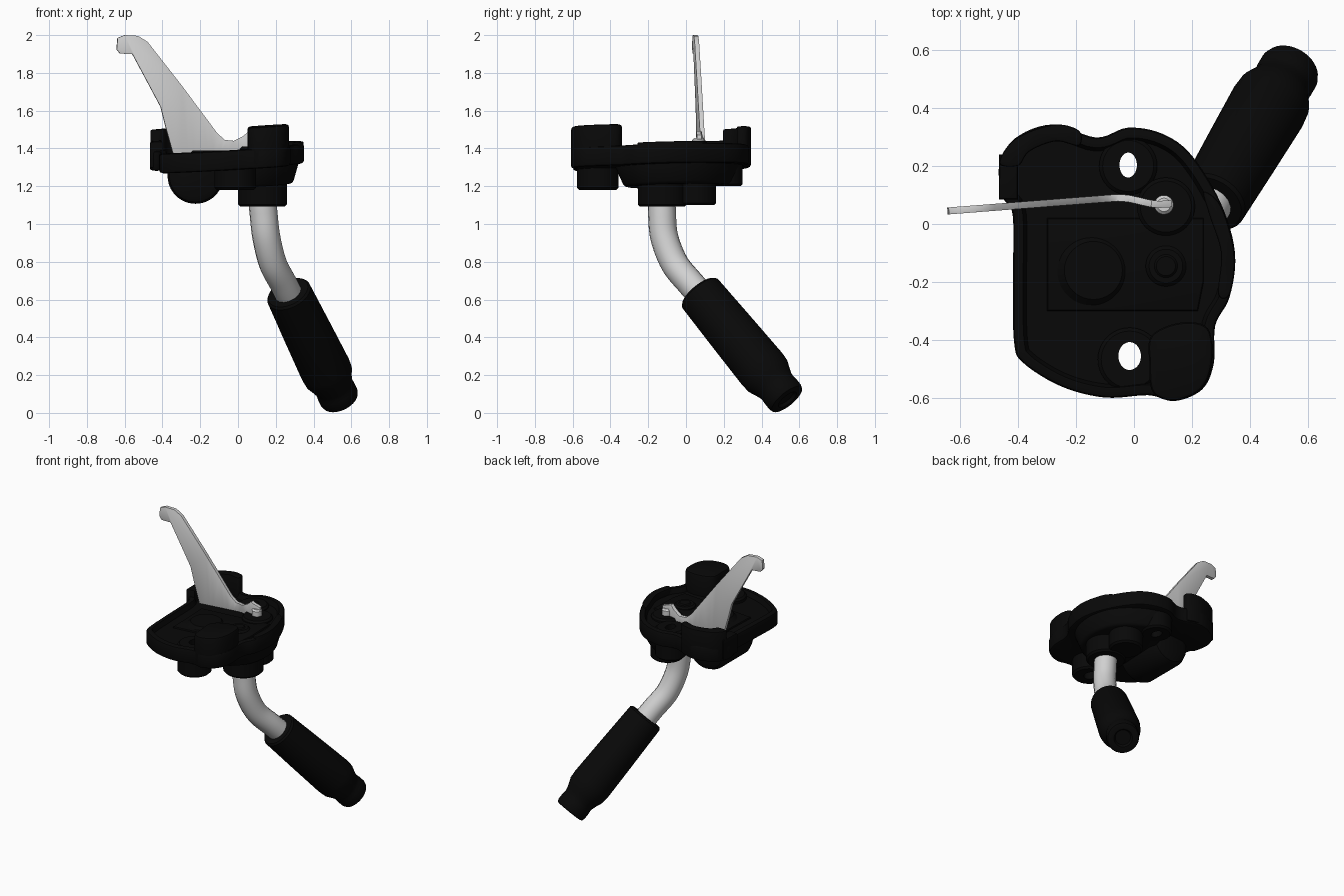
import bpy, bmesh, math
from mathutils import Vector

if "Cube" in bpy.data.objects:
    bpy.data.objects.remove(bpy.data.objects["Cube"])


def material(name, value):
    m = bpy.data.materials.new(name)
    m.diffuse_color = (value, value, value, 1)
    m.use_nodes = True
    m.node_tree.nodes["Principled BSDF"].inputs["Base Color"].default_value = m.diffuse_color
    return m


BLACK = material("black plastic", 0.0025)
STEEL = material("brushed steel", 0.64)


def smooth_points(pts, closed=True, steps=6):
    """Catmull-Rom through the given points."""
    pts = [Vector(p) for p in pts]
    n, out = len(pts), []
    for i in range(n if closed else n - 1):
        pick = lambda k: pts[k % n] if closed else pts[max(0, min(n - 1, k))]
        a, b, c, d = (pick(i + k) for k in (-1, 0, 1, 2))
        for s in range(steps):
            t = s / steps
            out.append(0.5 * (2 * b + (c - a) * t + (2 * a - 5 * b + 4 * c - d) * t * t
                              + (3 * b - a - 3 * c + d) * t ** 3))
    if not closed:
        out.append(pts[-1])
    return out


def finish(name, bm, mat, angle=35):
    bmesh.ops.recalc_face_normals(bm, faces=bm.faces[:])
    me = bpy.data.meshes.new(name)
    bm.to_mesh(me)
    bm.free()
    me.materials.append(mat)
    ob = bpy.data.objects.new(name, me)
    bpy.context.collection.objects.link(ob)
    shade(ob, angle)
    return ob


def activate(ob):
    bpy.ops.object.select_all(action='DESELECT')
    ob.select_set(True)
    bpy.context.view_layer.objects.active = ob


def shade(ob, angle=35):
    activate(ob)
    bpy.ops.object.shade_smooth_by_angle(angle=math.radians(angle))


def slab(name, outline, z0, z1, taper=1.0, rim=0, recess=0, bevel=0.015):
    """Upright slab from an outline; optional tapered bottom and recessed top."""
    bm = bmesh.new()
    n = len(outline)
    cx = sum(p[0] for p in outline) / n
    cy = sum(p[1] for p in outline) / n
    top = [bm.verts.new((p[0], p[1], z1)) for p in outline]
    low = [bm.verts.new((cx + (p[0] - cx) * taper, cy + (p[1] - cy) * taper, z0)) for p in outline]
    lid = bm.faces.new(top)
    base = bm.faces.new(low[::-1])
    for i in range(n):
        j = (i + 1) % n
        bm.faces.new((low[i], low[j], top[j], top[i]))
    bmesh.ops.recalc_face_normals(bm, faces=bm.faces[:])
    edges = list(lid.edges) + list(base.edges)
    if rim:
        bmesh.ops.inset_region(bm, faces=[lid], thickness=rim, depth=0, use_even_offset=True)
        bmesh.ops.inset_region(bm, faces=[lid], thickness=0.012, depth=-recess)
    bmesh.ops.bevel(bm, geom=edges, offset=bevel, segments=2, affect='EDGES', profile=0.5)
    # the whole housing leans slightly
    for v in bm.verts:
        v.co.z += 0.06 * v.co.x + 0.03 * v.co.y
    return finish(name, bm, BLACK)


def lathe(name, base, axis, profile, mat=BLACK, sides=40, ceiling=9.0):
    """Turned part: profile is (distance along axis, radius); flattened above ceiling."""
    q = Vector(axis).to_track_quat('Z', 'Y')
    bm = bmesh.new()
    rings = [[bm.verts.new(Vector(base) + q @ Vector((r * math.cos(a), r * math.sin(a), h)))
              for a in (2 * math.pi * k / sides for k in range(sides))] for h, r in profile]
    for a, b in zip(rings, rings[1:]):
        for k in range(sides):
            m = (k + 1) % sides
            bm.faces.new((a[k], a[m], b[m], b[k]))
    bm.faces.new(rings[0][::-1])
    bm.faces.new(rings[-1])
    for v in bm.verts:
        v.co.z = min(v.co.z, ceiling)
    return finish(name, bm, mat)


def post(name, x, y, z0, z1, r, b=0.012, mat=BLACK):
    return lathe(name, (x, y, z0), (0, 0, 1),
                 [(0, r - b), (b, r), (z1 - z0 - b, r), (z1 - z0, r - b)], mat)


# housing plate with raised rim
plate_outline = smooth_points([
    (-0.418, 0.03), (-0.45, 0.09), (-0.465, 0.2), (-0.41, 0.295), (-0.28, 0.343), (-0.13, 0.298),
    (-0.02, 0.332), (0.1, 0.31), (0.2, 0.235), (0.3, 0.07), (0.348, -0.1), (0.33, -0.25),
    (0.28, -0.35), (0.275, -0.48), (0.235, -0.57), (0.14, -0.61), (0.05, -0.59), (-0.1, -0.598),
    (-0.25, -0.56), (-0.38, -0.48), (-0.413, -0.41), (-0.417, -0.2)])
plate = slab("housing_plate", plate_outline, 1.305, 1.41, rim=0.035, recess=0.035)

# tapered underside of the housing
belly = slab("housing_belly", smooth_points([
    (0.325, -0.1), (0.29, 0.07), (0.19, 0.2), (0.03, 0.29), (-0.1, 0.25), (-0.16, 0.0),
    (-0.12, -0.28), (0.1, -0.38), (0.27, -0.28)]), 1.2, 1.32, taper=0.85)

# lugs around the two screw holes
lugs = [post("rear_hole_lug", -0.02, 0.2, 1.2, 1.405, 0.1),
        post("front_hole_lug", -0.015, -0.467, 1.18, 1.385, 0.11)]

# cut the oval screw holes
for (x, y, rx, ry), parts in (((-0.02, 0.203, 0.03, 0.043), [plate, belly, lugs[0]]),
                              ((-0.015, -0.455, 0.039, 0.048), [plate, lugs[1]])):
    cutter = post("hole_cutter", x, y, 1.0, 1.7, 1.0, 0.0)
    for v in cutter.data.vertices:
        v.co.x = x + (v.co.x - x) * rx
        v.co.y = y + (v.co.y - y) * ry
    cutter.hide_render = True
    for ob in parts:
        mod = ob.modifiers.new("hole", 'BOOLEAN')
        mod.operation = 'DIFFERENCE'
        mod.solver = 'EXACT'
        mod.object = cutter
        activate(ob)
        bpy.ops.object.modifier_apply(modifier=mod.name)
        shade(ob)
    bpy.data.objects.remove(cutter)

# tall front block
slab("front_block", smooth_points([
    (0.06, -0.385), (0.16, -0.34), (0.255, -0.36), (0.268, -0.48), (0.23, -0.57),
    (0.14, -0.608), (0.065, -0.58), (0.053, -0.48)]), 1.315, 1.525)

# raised wall on the rear left corner
slab("rear_wall", smooth_points([
    (-0.464, 0.21), (-0.41, 0.293), (-0.28, 0.342), (-0.19, 0.322), (-0.19, 0.27),
    (-0.27, 0.285), (-0.36, 0.25), (-0.40, 0.2)]), 1.315, 1.52, bevel=0.008)
slab("left_wall", [(-0.466, 0.085), (-0.465, 0.24), (-0.4, 0.24), (-0.4, 0.085)],
     1.32, 1.46, bevel=0.01)

# underside: rolled spring drum and handle socket
lathe("spring_drum", (-0.225, -0.25, 1.255), (0, 1, 0),
      [(0, 0.11), (0.015, 0.138), (0.04, 0.148), (0.31, 0.148), (0.35, 0.13), (0.37, 0.09)],
      ceiling=1.345)
post("handle_socket", 0.13, -0.125, 1.092, 1.32, 0.13)
post("pivot_socket", 0.11, 0.05, 1.1, 1.32, 0.11)

# raised details inside the recessed top
post("lever_pivot", 0.11, 0.06, 1.34, 1.41, 0.1)
post("handle_boss", 0.11, -0.145, 1.34, 1.405, 0.07)
post("handle_boss_cap", 0.11, -0.145, 1.38, 1.412, 0.045)
post("drum_dome", -0.14, -0.16, 1.33, 1.39, 0.125, 0.025)
slab("inner_step", [(-0.3, -0.3), (0.22, -0.3), (0.24, -0.2), (0.24, 0.02), (-0.3, 0.02)],
     1.35, 1.387, bevel=0.01)
slab("right_rim", smooth_points([
    (0.24, 0.11), (0.3, 0.06), (0.345, -0.1), (0.33, -0.24), (0.29, -0.24), (0.3, -0.1),
    (0.26, 0.03)]), 1.35, 1.42, bevel=0.006)

# release lever: thin steel blade, slightly curved in plan
blade = [(-0.638, 1.985), (-0.643, 1.925), (-0.625, 1.902), (-0.56, 1.9), (-0.49, 1.77),
         (-0.41, 1.62), (-0.385, 1.52), (-0.345, 1.375), (-0.2, 1.38), (-0.05, 1.385),
         (0.05, 1.39), (0.13, 1.39), (0.13, 1.47), (0.06, 1.493), (0.03, 1.465), (-0.02, 1.44),
         (-0.07, 1.445), (-0.11, 1.48), (-0.3, 1.735), (-0.48, 1.965), (-0.53, 1.996),
         (-0.6, 2.0)]
bm = bmesh.new()
bm.faces.new([bm.verts.new((p[0], 0, p[1])) for p in blade])
# slice the blade so that it can bend
for k in range(12):
    bmesh.ops.bisect_plane(bm, geom=bm.verts[:] + bm.edges[:] + bm.faces[:],
                           plane_co=(-0.3 + k * 0.035, 0, 0), plane_no=(1, 0, 0))
for v in bm.verts:
    x = v.co.x
    v.co.y = 0.045 + (x + 0.64) * 0.078
    if x > -0.06:
        t = min(1, (x + 0.06) / 0.16)
        v.co.y -= 0.035 * t * t * (3 - 2 * t)
lever = finish("release_lever", bm, STEEL)
mod = lever.modifiers.new("thickness", 'SOLIDIFY')
mod.thickness = 0.024
mod.offset = 0
mod = lever.modifiers.new("soft_edges", 'BEVEL')
mod.width = 0.005
mod.segments = 2
mod.limit_method = 'ANGLE'
mod.angle_limit = math.radians(50)
post("lever_foot", 0.103, 0.066, 1.38, 1.455, 0.033, 0.01, STEEL)

# bent steel stem
path = smooth_points([(0.13, -0.128, 1.12), (0.135, -0.127, 1.06), (0.15, -0.115, 0.93),
                      (0.185, -0.06, 0.79), (0.24, 0.025, 0.685), (0.285, 0.105, 0.595)], False)
cu = bpy.data.curves.new("handle_stem", 'CURVE')
cu.dimensions = '3D'
cu.bevel_depth = 0.074
cu.bevel_resolution = 6
cu.use_fill_caps = True
sp = cu.splines.new('POLY')
sp.points.add(len(path) - 1)
for pt, co in zip(sp.points, path):
    pt.co = (*co, 1)
sp.use_smooth = True
cu.materials.append(STEEL)
stem = bpy.data.objects.new("handle_stem", cu)
bpy.context.collection.objects.link(stem)
activate(stem)
bpy.ops.object.convert(target='MESH')

# rubber grip, widening towards a flanged end
start, end = Vector((0.265, 0.07, 0.638)), Vector((0.54, 0.535, 0.072))
lathe("rubber_grip", start, end - start,
      [(0, 0.08), (0, 0.112), (0.012, 0.122), (0.3, 0.13), (0.56, 0.136), (0.61, 0.132),
       (0.65, 0.116), (0.68, 0.106), (0.7, 0.103), (0.72, 0.106), (0.765, 0.106),
       (0.782, 0.1), (0.786, 0.09), (0.786, 0.06), (0.77, 0.05)])
